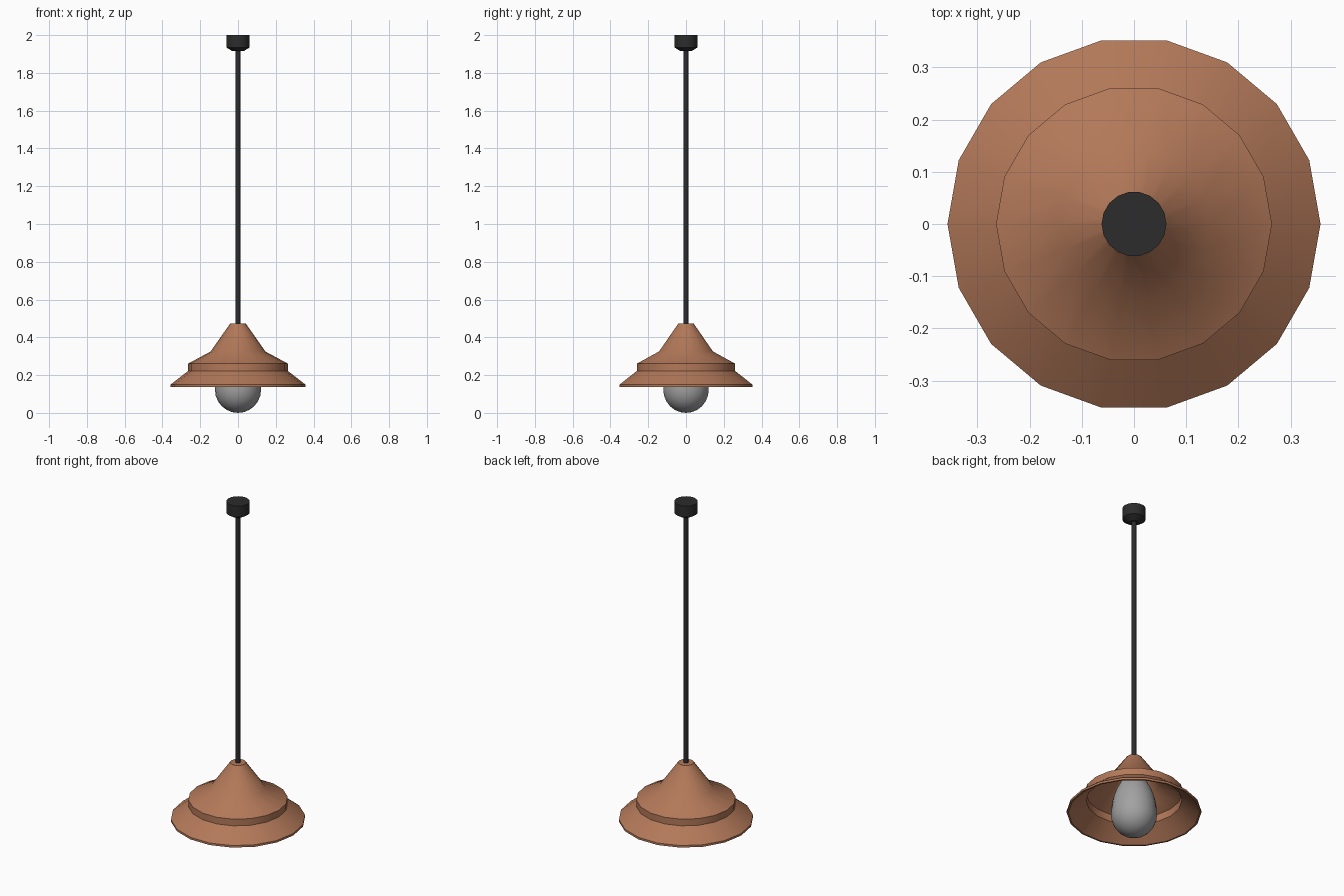
import bpy, bmesh, math

if "Cube" in bpy.data.objects:
    bpy.data.objects.remove(bpy.data.objects["Cube"])


def material(name, rgb):
    m = bpy.data.materials.new(name)
    m.diffuse_color = (*rgb, 1)
    m.use_nodes = True
    m.node_tree.nodes["Principled BSDF"].inputs["Base Color"].default_value = m.diffuse_color
    return m


copper = material("copper", (0.45, 0.19, 0.10))
black = material("matte black", (0.025, 0.025, 0.025))
glass = material("grey glass", (0.36, 0.36, 0.36))


def lathe(name, profile, sides, mat, angle=25):
    """Revolve (radius, height) points round z; radius 0 closes an end."""
    bm = bmesh.new()
    rings = []
    for r, z in profile:
        n = 1 if r == 0 else sides
        rings.append([bm.verts.new((r * math.cos(2 * math.pi * i / sides),
                                    r * math.sin(2 * math.pi * i / sides), z))
                      for i in range(n)])
    for a, b in zip(rings, rings[1:]):
        for i in range(sides):
            j = (i + 1) % sides
            loop = [a[i % len(a)], a[j % len(a)], b[j % len(b)], b[i % len(b)]]
            bm.faces.new(list(dict.fromkeys(loop)))
    bmesh.ops.recalc_face_normals(bm, faces=bm.faces)
    me = bpy.data.meshes.new(name)
    bm.to_mesh(me)
    bm.free()
    me.materials.append(mat)
    ob = bpy.data.objects.new(name, me)
    bpy.context.collection.objects.link(ob)
    bpy.ops.object.select_all(action='DESELECT')
    ob.select_set(True)
    bpy.context.view_layer.objects.active = ob
    bpy.ops.object.shade_smooth_by_angle(angle=math.radians(angle))
    return ob


# Stepped shade: outer skin down to the rim, then back up the inside
lathe("shade", [(0, 0.472), (0.042, 0.472), (0.145, 0.325), (0.264, 0.261),
                (0.264, 0.222), (0.357, 0.150), (0.357, 0.138),
                (0.348, 0.138), (0.254, 0.212), (0.254, 0.255),
                (0.138, 0.316), (0.036, 0.460), (0, 0.460)], 18, copper, 32)

# Pear-shaped bulb: round bottom tapering into a neck
R = 0.122
bulb = [(R * math.sin(math.radians(t)), R - R * math.cos(math.radians(t)))
        for t in range(0, 91, 15)]
bulb += [(0.12, 0.17), (0.112, 0.22), (0.095, 0.27), (0.07, 0.32),
         (0.045, 0.36), (0.03, 0.40), (0.03, 0.459), (0, 0.459)]
lathe("bulb", bulb, 18, glass, 50)

# Hanging cord
lathe("cord", [(0, 0.46), (0.0125, 0.46), (0.0125, 1.93), (0, 1.93)], 12, black, 40)

# Ceiling cap with a tapered underside
lathe("ceiling_cap", [(0, 1.915), (0.03, 1.915), (0.062, 1.935),
                      (0.062, 2.0), (0, 2.0)], 18, black)
